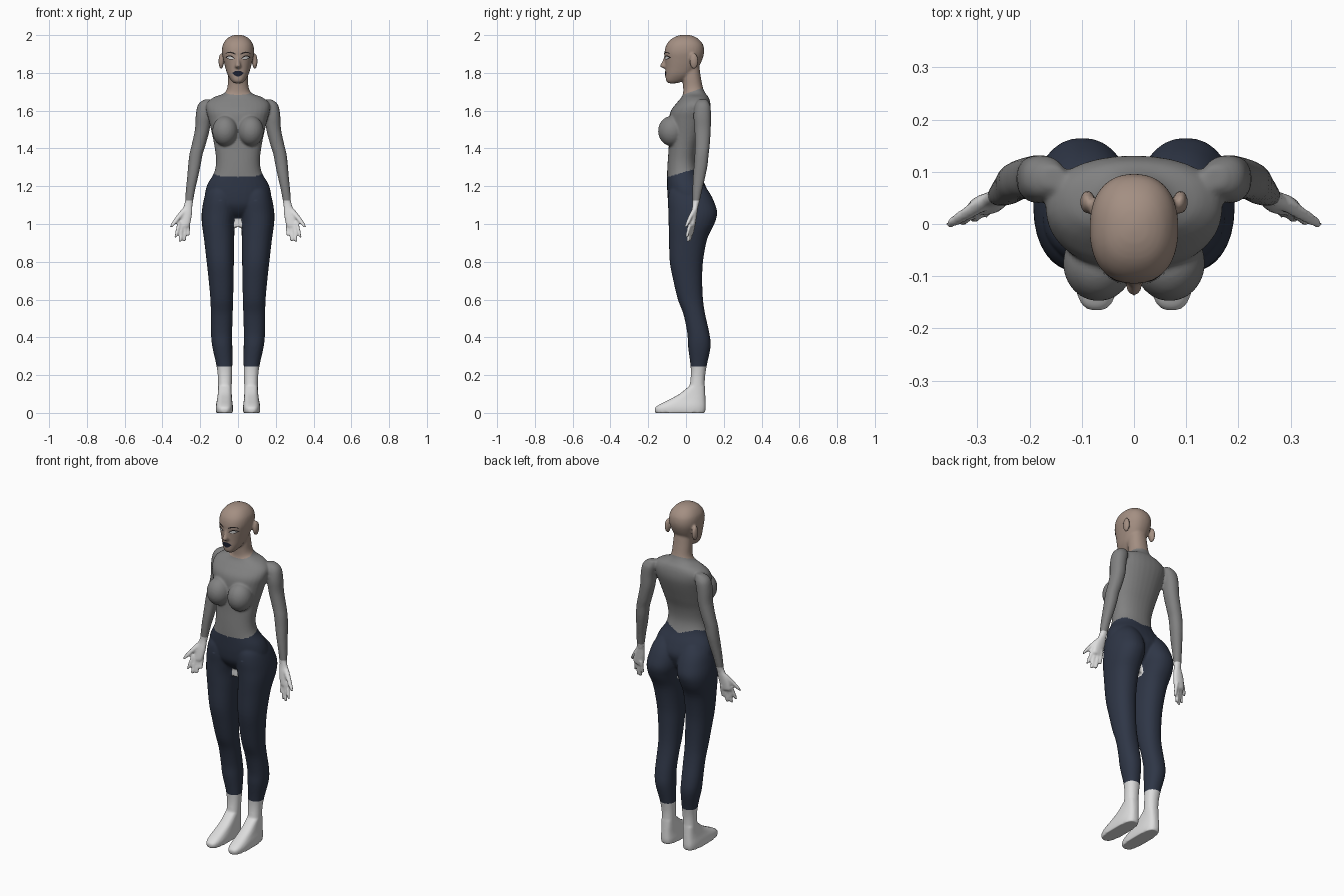
import bpy, bmesh, math
from mathutils import Matrix, Vector

if "Cube" in bpy.data.objects:
    bpy.data.objects.remove(bpy.data.objects["Cube"])

COLOURS = {"skin": (.37, .275, .225), "shirt_grey": (.22, .22, .22), "trouser_navy": (.028, .037, .062),
           "white": (.72, .72, .72), "dark_lip": (.012, .014, .028), "brow_black": (.015, .012, .012)}
MATS = {}
for n, c in COLOURS.items():
    MATS[n] = bpy.data.materials.new(n)
    MATS[n].diffuse_color = (*c, 1)

bm = bmesh.new()


def spline(rings, steps=4):
    """Catmull-Rom interpolation between rings."""
    out = []
    for i in range(len(rings) - 1):
        p = [rings[max(0, min(len(rings) - 1, i + k))] for k in (-1, 0, 1, 2)]
        for s in range(steps):
            t = s / steps
            out.append([.5 * (2 * b + (c - a) * t + (2*a - 5*b + 4*c - d) * t*t + (3*b - a - 3*c + d) * t**3)
                        for a, b, c, d in zip(*p)])
    return out + [list(rings[-1])]


def loft(rings, sides=(1,), n=2.2, seg=32, steps=4):
    """Closed skin over level rings: (z, centre x, half width, front y, back y)."""
    for s in sides:
        loops = []
        for z, cx, rx, yf, yb in spline(rings, steps):
            loop = []
            for k in range(seg):
                a = 2 * math.pi * k / seg
                c, d = math.cos(a), math.sin(a)
                x = cx + max(rx, .002) * math.copysign(abs(c) ** (2 / n), c)
                y = (yf + yb) / 2 + (yb - yf) / 2 * math.copysign(abs(d) ** (2 / n), d)
                loop.append(bm.verts.new((s * x, y, z)))
            loops.append(loop)
        for a, b in zip(loops, loops[1:]):
            for k in range(seg):
                j = (k + 1) % seg
                bm.faces.new((a[k], a[j], b[j], b[k]))
        bm.faces.new(loops[0])
        bm.faces.new(loops[-1])


def ball(loc, scale):
    for s in (1, -1):
        m = Matrix.Translation((s * loc[0], loc[1], loc[2])) @ Matrix.Diagonal((*scale, 1))
        bmesh.ops.create_uvsphere(bm, u_segments=24, v_segments=16, radius=1, matrix=m)


BOTH = (1, -1)
# torso and neck
loft([(1.03, 0, .035, -.03, .06), (1.06, 0, .10, -.065, .09), (1.10, 0, .16, -.09, .11),
      (1.15, 0, .175, -.098, .122), (1.21, 0, .162, -.1, .10), (1.27, 0, .127, -.1, .068),
      (1.33, 0, .116, -.097, .055), (1.40, 0, .123, -.092, .065), (1.47, 0, .136, -.09, .09),
      (1.55, 0, .155, -.09, .118), (1.60, 0, .168, -.08, .13), (1.64, 0, .165, -.05, .129),
      (1.67, 0, .13, -.025, .12), (1.69, 0, .078, -.016, .105), (1.72, 0, .057, -.015, .09),
      (1.78, 0, .053, -.02, .078), (1.84, 0, .05, -.03, .07)])
ball((.068, -.075, 1.492), (.068, .073, .08))
# legs
loft([(.09, .070, .036, .01, .10), (.18, .069, .037, .024, .10), (.25, .072, .042, .024, .11),
      (.35, .083, .053, .011, .13), (.42, .087, .056, .007, .124), (.52, .086, .058, -.013, .102),
      (.60, .086, .060, -.043, .09), (.70, .089, .066, -.067, .086), (.80, .094, .072, -.086, .09),
      (.92, .10, .08, -.09, .112), (1.0, .104, .087, -.092, .15), (1.06, .099, .093, -.093, .165),
      (1.12, .092, .091, -.096, .148), (1.17, .088, .08, -.09, .122), (1.21, .08, .06, -.07, .09)], BOTH)
# feet
loft([(0, .072, .044, -.163, .10), (.025, .072, .046, -.165, .104), (.045, .072, .044, -.14, .104),
      (.07, .071, .040, -.09, .103), (.10, .070, .037, -.035, .102), (.14, .070, .034, .015, .10)], BOTH, n=2.9)
# gusset between the legs
loft([(.983, 0, .021, -.03, .05), (1.05, 0, .022, -.03, .05)], n=4)
# arms
loft([(1.095, .261, .02, .036, .066), (1.13, .258, .022, .035, .075), (1.19, .25, .025, .035, .088),
      (1.25, .24, .029, .037, .102), (1.31, .231, .033, .042, .114), (1.37, .222, .035, .046, .12),
      (1.42, .208, .037, .048, .126), (1.50, .189, .039, .045, .131), (1.57, .183, .041, .04, .132),
      (1.62, .174, .042, .045, .13), (1.645, .165, .036, .055, .12), (1.66, .155, .02, .07, .11)], BOTH)
# palms, fingers and thumbs
loft([(.985, .287, .027, .018, .046), (1.0, .286, .033, .018, .05), (1.05, .276, .033, .025, .058),
      (1.09, .265, .024, .033, .064), (1.12, .26, .02, .036, .068)], BOTH)
for bx, by, tx, ty, tz in ((.262, .045, .263, .03, .937), (.279, .036, .284, .02, .908),
                           (.296, .03, .307, .01, .906), (.311, .024, .33, .004, .928)):
    loft([(tz, tx, .006, ty - .006, ty + .006), (tz + .012, tx * .85 + bx * .15, .0085, ty - .008, ty + .01),
          (1.01, bx, .010, by - .010, by + .010)], BOTH, seg=12)
loft([(.983, .354, .007, -.008, .004), (1.0, .343, .013, -.004, .016), (1.04, .313, .016, .012, .036),
      (1.08, .28, .018, .033, .058)], BOTH, seg=12)
# head, nose and ears
loft([(1.745, 0, .02, -.092, -.05), (1.758, 0, .035, -.106, -.01), (1.79, 0, .055, -.108, .035),
      (1.83, 0, .068, -.109, .066), (1.87, 0, .078, -.112, .086), (1.91, 0, .085, -.114, .096),
      (1.95, 0, .080, -.103, .09), (1.98, 0, .060, -.077, .065), (1.996, 0, .034, -.045, .035),
      (2.002, 0, .008, -.015, .005)], n=2.3)
loft([(1.824, 0, .010, -.120, -.09), (1.836, 0, .016, -.138, -.09), (1.86, 0, .010, -.126, -.09),
      (1.89, 0, .008, -.115, -.09)], seg=16)
ball((.089, .042, 1.862), (.014, .023, .042))

bmesh.ops.recalc_face_normals(bm, faces=bm.faces[:])
me = bpy.data.meshes.new("body")
bm.to_mesh(me)
bm.free()
body = bpy.data.objects.new("body", me)
bpy.context.collection.objects.link(body)
bpy.context.view_layer.objects.active = body
body.select_set(True)

# fuse the parts into one smooth skin
r = body.modifiers.new("fuse", 'REMESH')
r.mode, r.voxel_size = 'VOXEL', .006
s = body.modifiers.new("soften", 'SMOOTH')
s.factor, s.iterations = .5, 5
for m in ("fuse", "soften"):
    bpy.ops.object.modifier_apply(modifier=m)

# clean cuts at neckline, cuffs and ankles
bm = bmesh.new()
bm.from_mesh(body.data)
for co, no in (((0, 0, 1.69), (0, -.35, 1)), ((0, 0, 1.125), (0, 0, 1)), ((0, 0, .245), (0, 0, 1))):
    bmesh.ops.bisect_plane(bm, geom=bm.verts[:] + bm.edges[:] + bm.faces[:], plane_co=co, plane_no=no)

NAMES = ["skin", "shirt_grey", "trouser_navy", "white"]


def region(c):
    x, y, z = abs(c.x), c.y, c.z
    if z > 1.69 + .35 * y and x < .12:
        return 0
    if x > .2 and z > .87:
        return 1 if z > 1.125 else 3
    waist = 1.278 + .3 * min(y, .03) - (.3 * max(0, .09 - x) if y > .03 else 0)
    if z > waist:
        return 1
    if z < .245 or (x < .02 and .97 < z < 1.03 and -.04 < y < .055):
        return 3
    return 2


for f in bm.faces:
    f.material_index = region(f.calc_center_median())
    f.smooth = True
bm.to_mesh(body.data)
bm.free()
for n in NAMES:
    body.data.materials.append(MATS[n])
body.data.update()
bpy.context.view_layer.update()


def plate(name, mat, x0, x1, low, high, lift, nx=16, nz=5):
    """Thin patch laid on the face between two height curves of t in 0..1."""
    b = bmesh.new()
    rows = []
    for i in range(nx + 1):
        t = i / nx
        x = x0 + (x1 - x0) * t
        row = []
        for k in range(nz + 1):
            z = low(t) + (high(t) - low(t)) * k / nz
            hit, p, _, _ = body.ray_cast(Vector((x, -1, z)), Vector((0, 1, 0)))
            row.append(b.verts.new((x, (p.y if hit else -.09) - lift, z)))
        rows.append(row)
    for a, c in zip(rows, rows[1:]):
        for k in range(nz):
            b.faces.new((a[k], c[k], c[k + 1], a[k + 1]))
    bmesh.ops.recalc_face_normals(b, faces=b.faces[:])
    if sum(f.normal.y for f in b.faces) > 0:
        bmesh.ops.reverse_faces(b, faces=b.faces[:])
    for f in b.faces:
        f.smooth = True
    mesh = bpy.data.meshes.new(name)
    b.to_mesh(mesh)
    b.free()
    mesh.materials.append(MATS[mat])
    bpy.context.collection.objects.link(bpy.data.objects.new(name, mesh))


def bow(t):
    return math.sin(math.pi * t)


# lips, eyes and brows
plate("lips", "dark_lip", -.03, .03, lambda t: 1.799 - .019 * bow(t),
      lambda t: 1.80 + .013 * bow(t) - .003 * math.exp(-((t - .5) / .1) ** 2), .003)
for side, s in (("left", 1), ("right", -1)):
    plate(side + "_eye_rim", "brow_black", s * .017, s * .065,
          lambda t: 1.876 + .006 * t - .009 * bow(t), lambda t: 1.877 + .007 * t + .012 * bow(t), .0015)
    plate(side + "_eye", "white", s * .021, s * .06,
          lambda t: 1.876 + .006 * t - .006 * bow(t), lambda t: 1.8765 + .006 * t + .007 * bow(t), .003)
    plate(side + "_brow", "brow_black", s * .014, s * .066,
          lambda t: 1.896 + .006 * t + .006 * bow(t), lambda t: 1.902 + .002 * t + .009 * bow(t), .003)

# split into named parts by colour
bpy.ops.object.mode_set(mode='EDIT')
bpy.ops.mesh.select_all(action='SELECT')
bpy.ops.mesh.separate(type='MATERIAL')
bpy.ops.object.mode_set(mode='OBJECT')
PARTS = {"skin": "head", "shirt_grey": "shirt", "trouser_navy": "trousers", "white": "hands_and_feet"}
for o in bpy.data.objects:
    if o.name.startswith("body"):
        d = o.data
        o.name = PARTS[d.materials[d.polygons[0].material_index].name]

for m in bpy.data.materials:
    if m.users and not m.is_grease_pencil:
        m.use_nodes = True
        m.node_tree.nodes["Principled BSDF"].inputs["Base Color"].default_value = m.diffuse_color
